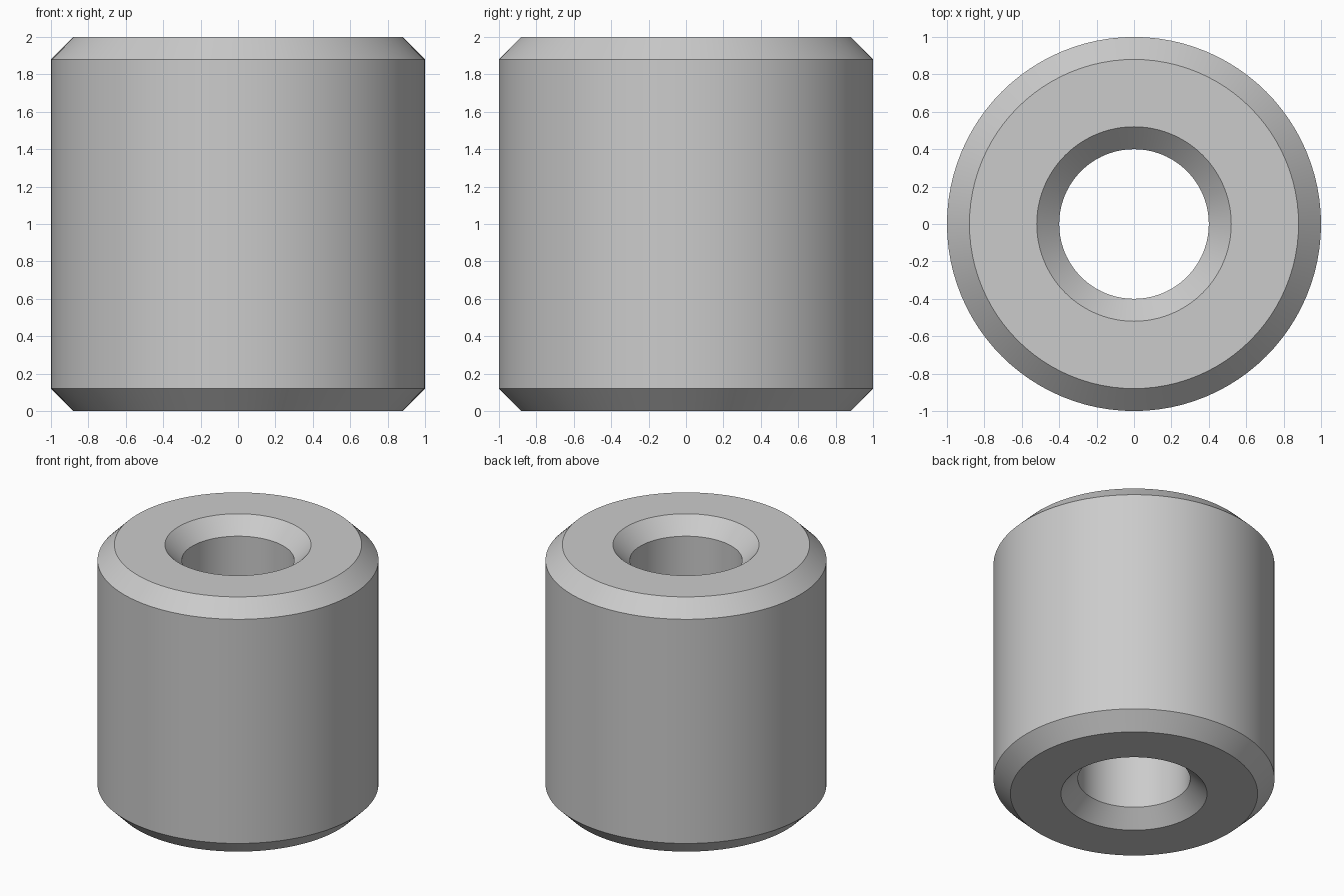
import bpy
import bmesh
from math import radians, tau
from mathutils import Matrix

cube = bpy.data.objects.get("Cube")
if cube:
    bpy.data.objects.remove(cube, do_unlink=True)

OUTER, INNER, HEIGHT, CHAMFER, SIDES = 1.0, 0.4, 2.0, 0.12, 96

# Plain grey finish
grey = bpy.data.materials.new("plain grey")
grey.use_nodes = True
colour = (0.6, 0.6, 0.6, 1)
grey.diffuse_color = colour
grey.node_tree.nodes["Principled BSDF"].inputs["Base Color"].default_value = colour

# Closed cross-section: outer wall up, then bore wall down, all corners chamfered
profile = [
    (OUTER - CHAMFER, 0), (OUTER, CHAMFER),
    (OUTER, HEIGHT - CHAMFER), (OUTER - CHAMFER, HEIGHT),
    (INNER + CHAMFER, HEIGHT), (INNER, HEIGHT - CHAMFER),
    (INNER, CHAMFER), (INNER + CHAMFER, 0),
]

# Spin the cross-section into a chamfered sleeve
bm = bmesh.new()
rings = []
for i in range(SIDES):
    turn = Matrix.Rotation(tau * i / SIDES, 3, 'Z')
    rings.append([bm.verts.new(turn @ bm.verts.new((r, 0, z)).co) for r, z in profile])
bmesh.ops.delete(bm, geom=[v for v in bm.verts if v not in {w for ring in rings for w in ring}],
                 context='VERTS')
for i, ring in enumerate(rings):
    following = rings[(i + 1) % SIDES]
    for j in range(len(profile)):
        k = (j + 1) % len(profile)
        bm.faces.new((ring[j], following[j], following[k], ring[k]))
bmesh.ops.recalc_face_normals(bm, faces=bm.faces)

mesh = bpy.data.meshes.new("sleeve")
bm.to_mesh(mesh)
bm.free()
mesh.materials.append(grey)
sleeve = bpy.data.objects.new("sleeve", mesh)
bpy.context.collection.objects.link(sleeve)

# Smooth round walls with crisp chamfer edges
bpy.ops.object.select_all(action='DESELECT')
sleeve.select_set(True)
bpy.context.view_layer.objects.active = sleeve
bpy.ops.object.shade_smooth_by_angle(angle=radians(30))
